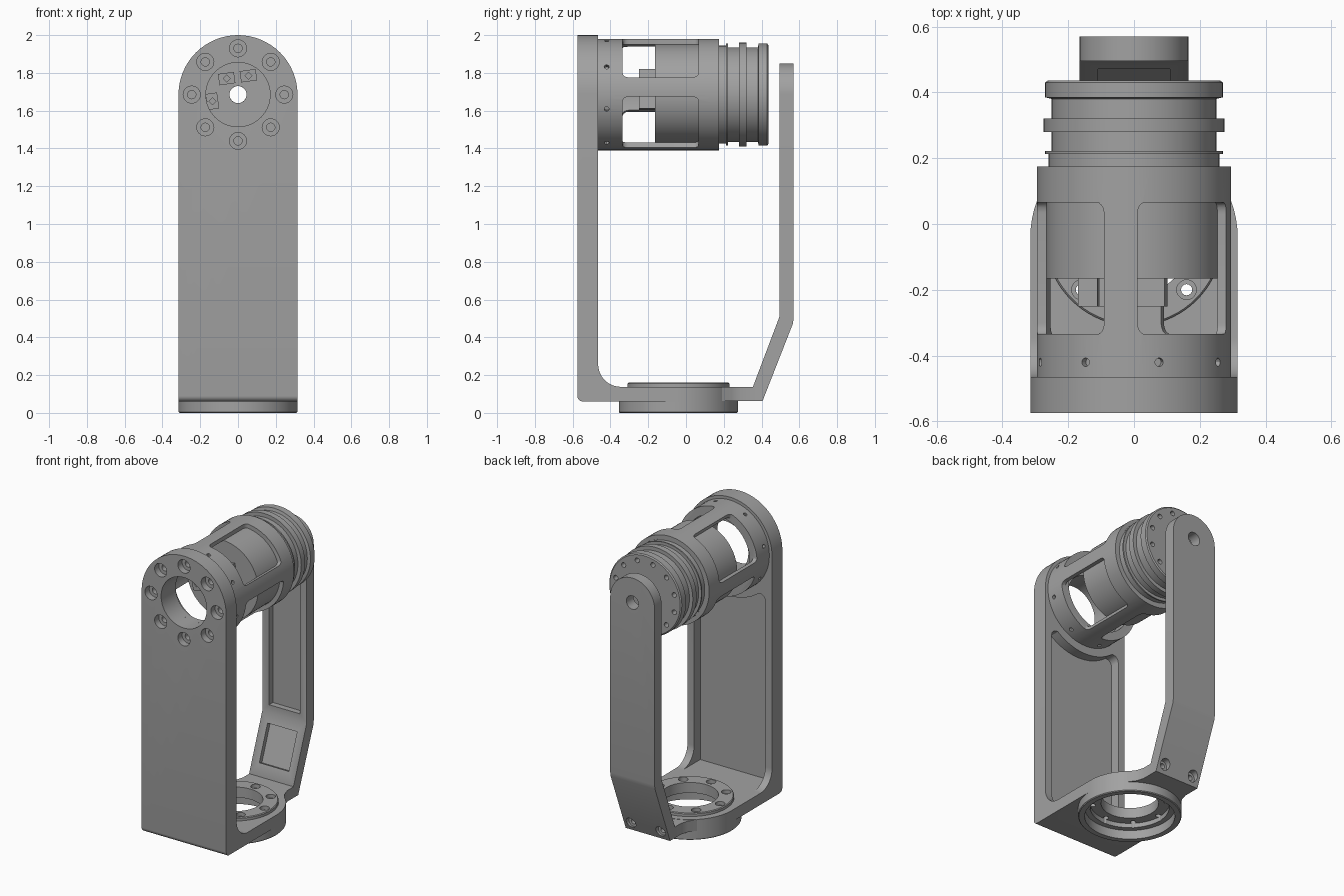
import bpy, bmesh
from math import sin, cos, radians, pi, hypot

if "Cube" in bpy.data.objects:
    bpy.data.objects.remove(bpy.data.objects["Cube"])

AXIS_Z = 1.685      # height of the motor axis
RING_Y = -0.04      # centre of the base ring
parts = []

metal = bpy.data.materials.new("machined_grey")
metal.use_nodes = True
GREY = (0.36, 0.36, 0.36, 1)
metal.diffuse_color = GREY
metal.node_tree.nodes["Principled BSDF"].inputs["Base Color"].default_value = GREY


def finish(name, bm):
    bmesh.ops.recalc_face_normals(bm, faces=bm.faces)
    mesh = bpy.data.meshes.new(name)
    bm.to_mesh(mesh)
    bm.free()
    mesh.materials.append(metal)
    obj = bpy.data.objects.new(name, mesh)
    bpy.context.collection.objects.link(obj)
    return obj


def place(axis, a, b, t):
    return {"x": (t, a, b), "y": (a, t, b), "z": (a, b, t)}[axis]


def prism(name, axis, pts, lo, hi, corner=None):
    """Extrude a 2D outline along an axis; optionally round its radial end edges."""
    bm = bmesh.new()
    face = bm.faces.new([bm.verts.new(place(axis, a, b, lo)) for a, b in pts])
    ext = bmesh.ops.extrude_face_region(bm, geom=[face])
    move = [v for v in ext["geom"] if isinstance(v, bmesh.types.BMVert)]
    bmesh.ops.translate(bm, verts=move, vec=place(axis, 0, 0, hi - lo))
    if corner:
        rad = lambda v: hypot(v.co.x, v.co.z - AXIS_Z)
        ends = [e for e in bm.edges if abs(rad(e.verts[0]) - rad(e.verts[1])) > 0.1]
        bmesh.ops.bevel(bm, geom=ends, offset=corner, segments=5, profile=0.5, affect="EDGES")
    return finish(name, bm)


def arc(ca, cb, r, start, end, n=16):
    steps = [radians(start + (end - start) * i / n) for i in range(n + 1)]
    return [(ca + r * cos(t), cb + r * sin(t)) for t in steps]


def cyl(axis, ca, cb, r, lo, hi, n=32, name="cutter"):
    return prism(name, axis, arc(ca, cb, r, 0, 360 - 360 / n, n - 1), lo, hi)


def lathe(name, axis, ca, cb, profile, n=72):
    """Revolve a closed (radius, height) profile about an axis."""
    bm = bmesh.new()
    rings = []
    for i in range(n):
        t = 2 * pi * i / n
        rings.append([bm.verts.new(place(axis, ca + r * cos(t), cb + r * sin(t), h))
                      for r, h in profile])
    for i in range(n):
        p, q = rings[i], rings[(i + 1) % n]
        for j in range(len(profile)):
            k = (j + 1) % len(profile)
            bm.faces.new((p[j], p[k], q[k], q[j]))
    return finish(name, bm)


def carve(obj, cutters, keep=None):
    """Subtract cutters, optionally intersect with an outline, then bake."""
    for c in ([keep] if keep else []) + cutters:
        mod = obj.modifiers.new("cut", "BOOLEAN")
        mod.operation = "INTERSECT" if c is keep else "DIFFERENCE"
        mod.solver = "EXACT"
        mod.object = c
    deps = bpy.context.evaluated_depsgraph_get()
    mesh = bpy.data.meshes.new_from_object(obj.evaluated_get(deps))
    obj.modifiers.clear()
    obj.data = mesh
    for c in ([keep] if keep else []) + cutters:
        bpy.data.objects.remove(c)
    parts.append(obj)


def around(ca, cb, r, count, first=0):
    return [(ca + r * cos(radians(first + 360 * i / count)),
             cb + r * sin(radians(first + 360 * i / count))) for i in range(count)]


def stadium(half, low):
    return [(-half, low), (half, low)] + arc(0, AXIS_Z, half, 0, 180, 32)


# Front bracket: L profile, rounded top, pocketed back with ribs at the sides
side = (arc(-0.545, 0.09, 0.03, 180, 270, 6) + [(RING_Y, 0.06), (RING_Y, 0.138)]
        + arc(-0.345, 0.258, 0.12, 270, 180) + [(-0.465, 2.1), (-0.575, 2.1)])
bracket = prism("front_bracket", "x", side, -0.4, 0.4)
pocket = ([(-0.265, 0.138), (0.265, 0.138)] + arc(0.225, 1.37, 0.04, 0, 90, 6)
          + arc(0, AXIS_Z, 0.35, -52, -128) + arc(-0.225, 1.37, 0.04, 90, 180, 6))
cuts = [prism("cutter", "y", pocket, -0.53, 0.1),
        cyl("y", 0, AXIS_Z, 0.17, -0.7, -0.3, 64),
        cyl("z", 0, RING_Y, 0.27, -0.1, 0.3, 64)]
for x, z in around(0, AXIS_Z, 0.245, 8):
    cuts += [cyl("y", x, z, 0.045, -0.7, -0.53), cyl("y", x, z, 0.022, -0.7, -0.48)]
carve(bracket, cuts, prism("outline", "y", stadium(0.315, 0), -0.7, 0.1))

# Base ring with a raised bolt flange and a bore underneath
ring = lathe("base_ring", "z", 0, RING_Y,
             [(0.175, 0.16), (0.265, 0.16), (0.27, 0.155), (0.27, 0.138), (0.315, 0.138),
              (0.315, 0.005), (0.31, 0), (0.275, 0), (0.275, 0.06), (0.24, 0.06),
              (0.24, 0.09), (0.175, 0.09)])
cuts = []
for x, y in around(0, RING_Y, 0.226, 8, 45):
    cuts += [cyl("z", x, y, 0.03, 0.135, 0.3, 20), cyl("z", x, y, 0.017, -0.1, 0.2, 16)]
carve(ring, cuts)

# Tab that joins the ring to the rear arm
tab = prism("base_tab", "z", [(-0.25, 0.1), (0.25, 0.1), (0.215, 0.19), (0.18, 0.24),
                             (0.165, 0.29), (0.165, 0.365), (-0.165, 0.365),
                             (-0.165, 0.29), (-0.18, 0.24), (-0.215, 0.19)], 0.062, 0.136)
carve(tab, [cyl("z", 0, RING_Y, 0.28, -0.1, 0.3, 64)])

# Rear arm: cranked strip with inner pockets, pivot hole and foot screws
arm = prism("rear_arm", "x", [(0.36, 0.062), (0.405, 0.062), (0.565, 0.47), (0.57, 0.5),
                              (0.57, 2), (0.495, 2), (0.495, 0.51), (0.355, 0.14)], -0.3, 0.3)


def slope(t, depth):
    return (0.355 + 0.14 * t + 0.935 * depth, 0.14 + 0.37 * t - 0.354 * depth)


upper = ([(-0.115, 0.56), (0.115, 0.56)] + arc(0.085, 1.49, 0.03, 0, 90, 5)
         + arc(-0.085, 1.49, 0.03, 90, 180, 5))
cuts = [cyl("y", 0, AXIS_Z, 0.045, 0.3, 0.7),
        prism("cutter", "y", upper, 0.4, 0.535),
        prism("cutter", "x", [slope(0.2, -0.03), slope(0.2, 0.03),
                              slope(0.83, 0.03), slope(0.83, -0.03)], -0.11, 0.11)]
for x in (-0.11, 0.11):
    cuts += [cyl("y", x, 0.12, 0.035, 0.40, 0.6, 20), cyl("y", x, 0.12, 0.018, 0.37, 0.6, 16)]
carve(arm, cuts, prism("outline", "y", stadium(0.165, 0), 0.2, 0.7))

# Motor housing: tube with four rounded windows and radial set-screw holes
housing = lathe("motor_housing", "y", 0, AXIS_Z,
                [(0.17, -0.466), (0.295, -0.466), (0.295, 0.175), (0.267, 0.175),
                 (0.267, -0.335), (0.24, -0.335), (0.24, -0.42), (0.17, -0.42)])
cuts = []
for i in range(4):
    a = 8 + 90 * i
    wedge = arc(0, AXIS_Z, 0.4, a + 10, a + 80) + arc(0, AXIS_Z, 0.2, a + 80, a + 10)
    cuts.append(prism("cutter", "y", wedge, -0.335, 0.065, corner=0.035))
for i in range(8):
    hole = cyl("x", 0, 0, 0.013, 0.27, 0.35, 12)
    hole.location = (0, -0.42, AXIS_Z)
    hole.rotation_euler.y = radians(15 + 45 * i)
    cuts.append(hole)
carve(housing, cuts)

# Motor body with stepped, grooved output end and a hollow shaft
motor = lathe("motor_body", "y", 0, AXIS_Z,
              [(0.045, -0.165), (0.266, -0.165), (0.266, 0.172), (0.26, 0.172), (0.26, 0.213),
               (0.27, 0.213), (0.27, 0.222), (0.25, 0.222), (0.25, 0.28), (0.275, 0.28),
               (0.275, 0.32), (0.25, 0.32), (0.25, 0.38), (0.27, 0.385), (0.27, 0.43),
               (0.262, 0.436), (0.045, 0.436)])
carve(motor, [cyl("y", x, z, 0.016, 0.40, 0.5, 16) for x, z in around(0, AXIS_Z, 0.225, 12, 15)])

# Plug sockets on the motor's inner face
for name, x, z, w, h, tilt in (("socket_middle", -0.06, 1.77, 0.085, 0.06, 8),
                               ("socket_left", 0.055, 1.785, 0.085, 0.06, 8),
                               ("socket_right", -0.135, 1.65, 0.06, 0.085, 8)):
    box = prism(name, "y", [(-w / 2, -h / 2), (w / 2, -h / 2), (w / 2, h / 2), (-w / 2, h / 2)],
                -0.25, -0.16)
    box.location = (x, 0, z)
    box.rotation_euler.y = -radians(tilt)
    slot = cyl("y", x, z, 0.018, -0.3, -0.22, 4)
    carve(box, [slot])

# Smooth round surfaces, keep machined edges sharp
bpy.ops.object.select_all(action="DESELECT")
for obj in parts:
    obj.select_set(True)
bpy.context.view_layer.objects.active = parts[0]
bpy.ops.object.shade_smooth_by_angle(angle=radians(30))
